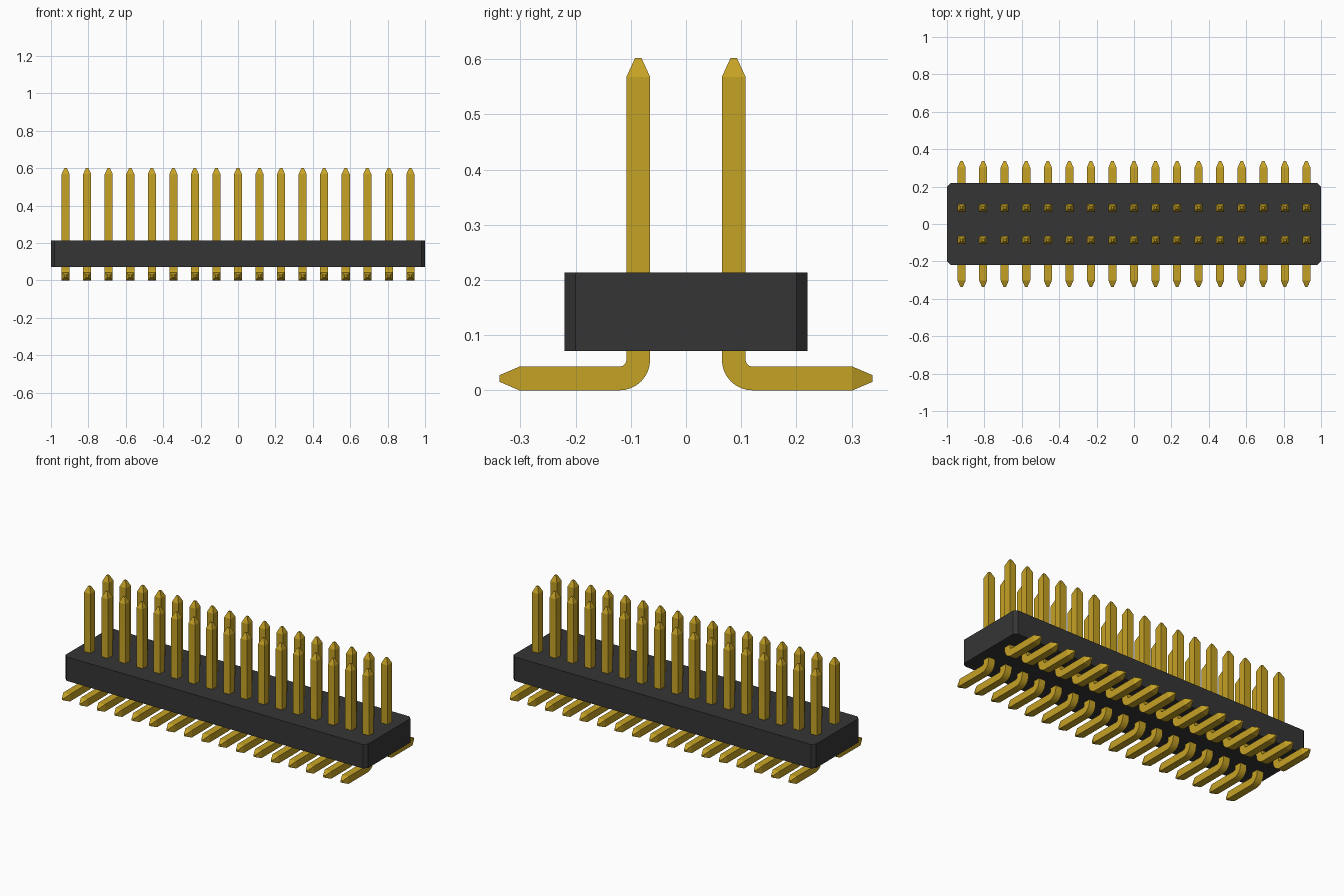
import bpy, bmesh, math
from mathutils import Vector

cube = bpy.data.objects.get("Cube")
if cube:
    bpy.data.objects.remove(cube, do_unlink=True)


def material(name, rgb):
    m = bpy.data.materials.new(name)
    m.use_nodes = True
    color = (*rgb, 1.0)
    m.diffuse_color = color
    m.node_tree.nodes["Principled BSDF"].inputs["Base Color"].default_value = color
    return m


def add_object(name, mesh):
    ob = bpy.data.objects.new(name, mesh)
    bpy.context.collection.objects.link(ob)
    return ob


def mesh_from(bm, name, mat):
    bmesh.ops.recalc_face_normals(bm, faces=bm.faces)
    mesh = bpy.data.meshes.new(name)
    bm.to_mesh(mesh)
    bm.free()
    mesh.materials.append(mat)
    return mesh


gold = material("gold", (0.56, 0.36, 0.018))
black = material("black plastic", (0.036, 0.036, 0.036))

# Housing: a bar with chamfered vertical corners
bm = bmesh.new()
bmesh.ops.create_cube(bm, size=1)
for v in bm.verts:
    v.co = Vector((v.co.x * 2, v.co.y * 0.44, 0.1425 + v.co.z * 0.143))
uprights = [e for e in bm.edges if abs(e.verts[0].co.z - e.verts[1].co.z) > 0.1]
bmesh.ops.bevel(bm, geom=uprights, offset=0.02, segments=1, affect='EDGES')
add_object("housing", mesh_from(bm, "housing", black))

# Pin: a square section swept from the upright tip, round the bend, to the foot tip
HALF, TIP = 0.0215, 0.006
ROW_Y, BEND_R, STEPS = 0.0865, 0.034, 8
stations = [(ROW_Y, 0.602, 0, TIP), (ROW_Y, 0.568, 0, HALF)]  # y, z, turn, half width
for i in range(STEPS + 1):
    a = math.pi / 2 * i / STEPS
    stations.append((ROW_Y + BEND_R * (1 - math.cos(a)),
                     HALF + BEND_R * (1 - math.sin(a)), a, HALF))
stations += [(0.302, HALF, math.pi / 2, HALF), (0.338, HALF, math.pi / 2, TIP)]

bm = bmesh.new()
rings = []
for y, z, a, h in stations:
    side = Vector((0, math.cos(a), math.sin(a)))
    rings.append([bm.verts.new(Vector((sx * h, y, z)) + side * (sy * h))
                  for sx, sy in ((-1, -1), (1, -1), (1, 1), (-1, 1))])
for r, s in zip(rings, rings[1:]):
    for k in range(4):
        n = (k + 1) % 4
        bm.faces.new((r[k], r[n], s[n], s[k]))
bm.faces.new(rings[0])
bm.faces.new(rings[-1])
pin_mesh = mesh_from(bm, "pin", gold)

# Two mirrored rows of pins sharing one mesh
COUNT, PITCH = 17, 0.1152
for row, turn in (("back", 0), ("front", math.pi)):
    for i in range(COUNT):
        pin = add_object(f"{row}_pin_{i + 1}", pin_mesh)
        pin.location.x = (i - (COUNT - 1) / 2) * PITCH
        pin.rotation_euler.z = turn

# Smooth only the bend, keeping the corners and tapered tips crisp
bpy.ops.object.select_all(action='DESELECT')
bpy.context.view_layer.objects.active = pin
pin.select_set(True)
bpy.ops.object.shade_smooth_by_angle(angle=math.radians(18))
